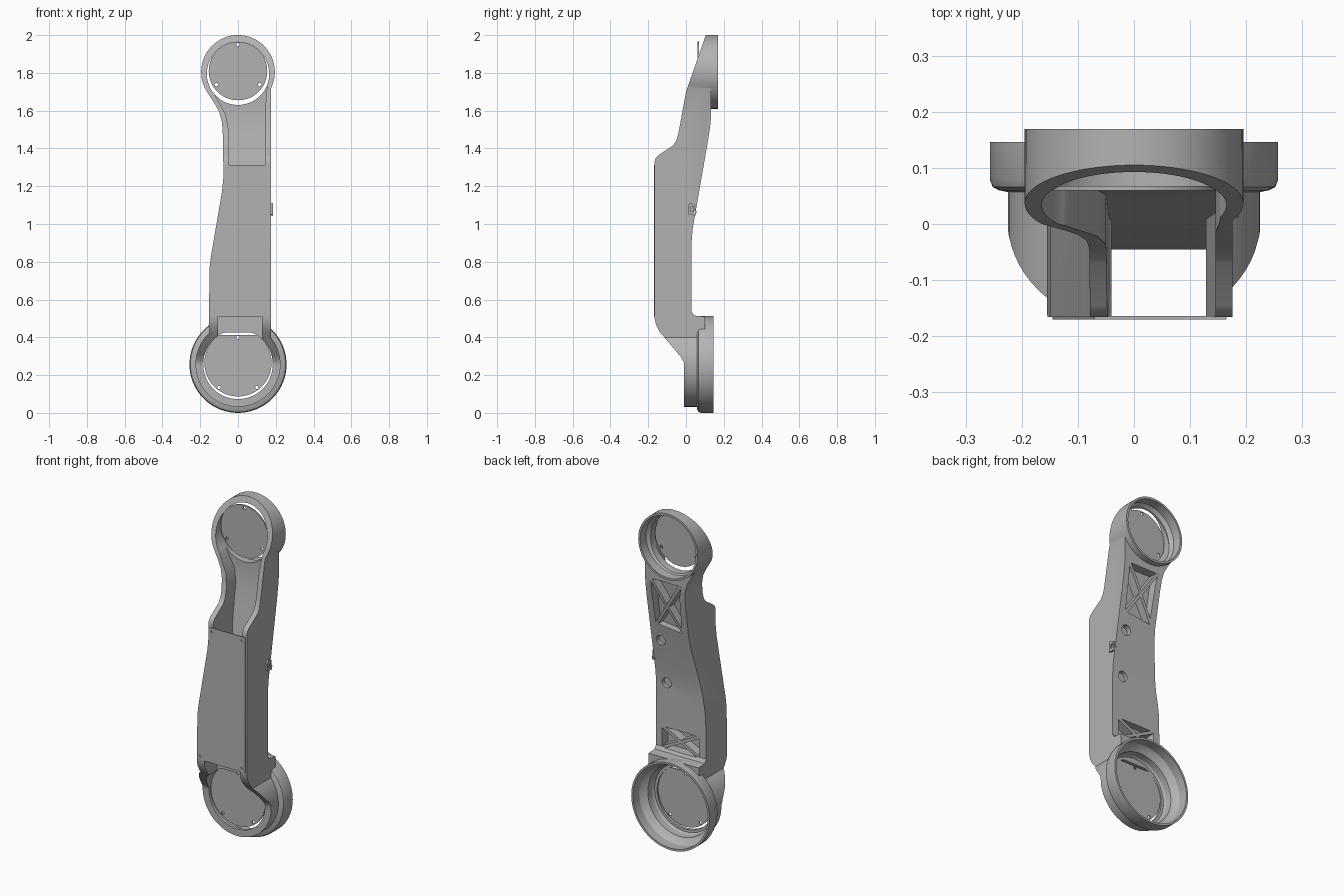
import bpy, bmesh
from math import sin, cos, pi, radians
from mathutils import Matrix, Vector

if "Cube" in bpy.data.objects:
    bpy.data.objects.remove(bpy.data.objects["Cube"])

grey = bpy.data.materials.new("cast_grey")
grey.use_nodes = True
grey.diffuse_color = (0.45, 0.45, 0.45, 1)
grey.node_tree.nodes["Principled BSDF"].inputs["Base Color"].default_value = (0.45, 0.45, 0.45, 1)

LOW, HIGH = 0.257, 1.805      # heights of the two joint centres


def make(name, bm):
    bmesh.ops.remove_doubles(bm, verts=bm.verts, dist=1e-5)
    bmesh.ops.recalc_face_normals(bm, faces=bm.faces)
    mesh = bpy.data.meshes.new(name)
    bm.to_mesh(mesh)
    bm.free()
    mesh.materials.append(grey)
    ob = bpy.data.objects.new(name, mesh)
    bpy.context.collection.objects.link(ob)
    return ob


def prism(name, outline, start, end, side=False):
    """Extrude an (x, z) outline along y, or a (y, z) outline along x."""
    bm = bmesh.new()
    put = (lambda a, z: (start, a, z)) if side else (lambda a, z: (a, start, z))
    face = bm.faces.new([bm.verts.new(put(a, z)) for a, z in outline])
    out = bmesh.ops.extrude_face_region(bm, geom=[face])
    move = Vector((end - start, 0, 0)) if side else Vector((0, end - start, 0))
    bmesh.ops.translate(bm, vec=move,
                        verts=[v for v in out["geom"] if isinstance(v, bmesh.types.BMVert)])
    return make(name, bm)


def lathe(name, profile, z, x=0, steps=72):
    """Turn an (r, y) profile about the y axis and close it at both ends."""
    bm = bmesh.new()
    pts = [(0, profile[0][1])] + profile + [(0, profile[-1][1])]
    vs = [bm.verts.new((x + r, y, z)) for r, y in pts]
    es = [bm.edges.new(pair) for pair in zip(vs, vs[1:])]
    bmesh.ops.spin(bm, geom=vs + es, cent=(x, 0, z), axis=(0, 1, 0),
                   angle=2 * pi, steps=steps, use_duplicate=False)
    return make(name, bm)


def combine(ob, tool, op):
    mod = ob.modifiers.new("bool", "BOOLEAN")
    mod.operation, mod.object, mod.solver = op, tool, "EXACT"
    bpy.context.view_layer.update()
    mesh = bpy.data.meshes.new_from_object(ob.evaluated_get(bpy.context.evaluated_depsgraph_get()))
    ob.modifiers.clear()
    ob.data = mesh
    bpy.data.objects.remove(tool)
    return ob


def arc(r, z, a0, a1, n=48):
    return [(r * cos(radians(a0 + (a1 - a0) * i / n)), z + r * sin(radians(a0 + (a1 - a0) * i / n)))
            for i in range(n + 1)]


def bar(p, q, width):
    """Slim strip between two points of the xz plane."""
    p, q = Vector(p), Vector(q)
    n = (q - p).normalized().orthogonal() * width / 2
    return prism("bar", [p + n, q + n, q - n, p - n], -0.3, 0.3)


def box(x0, x1, z0, z1):
    return [(x0, z0), (x1, z0), (x1, z1), (x0, z1)]


# Casting: front outline crossed with side outline
left_edge = [(-0.125, 1.64), (-0.1, 1.595), (-0.085, 1.54), (-0.08, 1.47), (-0.077, 1.25),
             (-0.085, 1.17), (-0.143, 0.83), (-0.15, 0.77), (-0.155, 0.46)]
front = arc(0.195, HIGH, -26, 215) + left_edge + arc(0.225, LOW, 133, 399) + [(0.175, 0.45)]
side = [(0.105, 2.0), (0.0, 1.70), (-0.04, 1.48), (-0.052, 1.44), (-0.07, 1.415), (-0.145, 1.365),
        (-0.16, 1.35), (-0.166, 1.33), (-0.166, 0.5), (-0.158, 0.465), (-0.14, 0.43),
        (-0.03, 0.3), (-0.012, 0.27), (-0.01, 0.25), (-0.01, 0.0),
        (0.1, 0.0), (0.1, 0.51), (0.045, 0.515), (0.03, 0.535), (0.03, 0.91), (0.036, 0.98),
        (0.118, 1.45), (0.128, 1.52), (0.132, 1.56), (0.132, 2.02)]
casting = prism("arm_casting", front, -0.3, 0.3)
combine(casting, prism("side", side, -0.4, 0.4, True), "INTERSECT")

# Joint rims at the back
combine(casting, lathe("rim", [(0.22, 0.056), (0.24, 0.06), (0.252, 0.066), (0.257, 0.08),
                               (0.257, 0.146)], LOW), "UNION")
combine(casting, lathe("rim", [(0.195, 0.106), (0.195, 0.169)], HIGH), "UNION")

# Hollow sockets behind both joints
combine(casting, lathe("socket", [(0.2, 0.008), (0.208, 0.02), (0.21, 0.058), (0.236, 0.075),
                                  (0.245, 0.09), (0.245, 0.3)], LOW), "DIFFERENCE")
combine(casting, lathe("socket", [(0.165, 0.095), (0.182, 0.115), (0.184, 0.3)], HIGH), "DIFFERENCE")

# Through openings
low_hole = [(x, min(z, 0.425)) for x, z in arc(0.184, LOW, 0, 355, 71)]
combine(casting, prism("opening", low_hole, -0.4, 0.1), "DIFFERENCE")
combine(casting, lathe("opening", [(0.16, -0.3), (0.16, 0.3)], HIGH), "DIFFERENCE")
combine(casting, lathe("opening", [(0.165, -0.3), (0.165, 0.108)], HIGH - 0.01), "DIFFERENCE")

# Cable channel open to the front
lane = [(0.128, 0.34), (0.128, 1.25), (0.145, 1.32), (0.145, 1.62), (0.155, 1.74), (-0.15, 1.74),
        (-0.11, 1.66), (-0.065, 1.58), (-0.05, 1.5), (-0.047, 1.32), (-0.04, 1.22),
        (-0.105, 0.8), (-0.105, 0.34)]
floor = [(-0.4, 0.34), (-0.045, 0.34), (-0.045, 0.93), (0.03, 1.38), (0.052, 1.5),
         (0.06, 1.58), (0.062, 1.74), (-0.4, 1.74)]
channel = prism("channel", lane, -0.4, 0.3)
combine(channel, prism("floor", floor, -0.5, 0.5, True), "INTERSECT")
combine(casting, channel, "DIFFERENCE")

# Back pockets with crossed ribs
pockets = [
    ([(-0.035, 1.27), (0.135, 1.29), (0.14, 1.57), (-0.06, 1.57), (-0.045, 1.5)],
     [(0.035, 1.2), (0.066, 1.45), (0.083, 1.6), (0.3, 1.6), (0.3, 1.2)],
     (-0.04, 1.28), (0.14, 1.57), (0.135, 1.28), (-0.055, 1.57)),
    (box(-0.11, 0.135, 0.53, 0.655),
     [(-0.022, 0.5), (-0.022, 0.64), (0.02, 0.7), (0.3, 0.7), (0.3, 0.5)],
     (-0.12, 0.525), (0.145, 0.66), (0.145, 0.525), (-0.12, 0.66)),
]
for outline, depth, a, b, c, d in pockets:
    pocket = prism("pocket", outline, -0.3, 0.3)
    combine(pocket, prism("depth", depth, -0.4, 0.4, True), "INTERSECT")
    combine(pocket, bar(a, b, 0.018), "DIFFERENCE")
    combine(pocket, bar(c, d, 0.018), "DIFFERENCE")
    combine(casting, pocket, "DIFFERENCE")

# Round blind holes on the back
for x, z, y in ((0.115, 1.185, 0.045), (0.105, 0.92, 0.01)):
    combine(casting, lathe("blind_hole", [(0.03, y), (0.03, 0.3)], z, x, 32), "DIFFERENCE")

# Front cover plate with screw holes
cover = prism("front_cover", [(0.165, 0.51), (0.165, 1.312), (-0.07, 1.312), (-0.07, 1.25),
                              (-0.077, 1.17), (-0.136, 0.83), (-0.143, 0.77), (-0.145, 0.51)],
              -0.17, -0.164)
for x, z in ((-0.05, 1.29), (0.147, 1.29), (-0.125, 0.535), (0.147, 0.535)):
    combine(cover, lathe("screw", [(0.008, -0.2), (0.008, -0.165)], z, x, 16), "DIFFERENCE")

# Joint cover discs with bolt holes
low_disc = prism("lower_disc", [(x, min(z, 0.412)) for x, z in arc(0.178, 0.265, 0, 355, 71)], 0.0, 0.008)
high_disc = lathe("upper_disc", [(0.155, 0.06), (0.155, 0.068)], 1.81)
for disc, spots in ((low_disc, ((0, 0.4), (-0.1, 0.135), (0.1, 0.135))),
                    (high_disc, ((0, 1.95), (-0.115, 1.738), (0.115, 1.738)))):
    for x, z in spots:
        combine(disc, lathe("bolt", [(0.009, -0.1), (0.009, 0.1)], z, x, 16), "DIFFERENCE")

# Small clip on the side wall
clip = prism("side_clip", [(0.012, 1.05), (0.05, 1.045), (0.056, 1.065), (0.046, 1.08),
                           (0.05, 1.1), (0.022, 1.112), (0.012, 1.095)], 0.17, 0.186, True)
combine(clip, prism("slot", box(0.024, 0.04, 1.065, 1.09), 0.178, 0.2, True), "DIFFERENCE")

# Smooth the round walls, keep the edges crisp
bpy.ops.object.select_all(action="DESELECT")
for ob in (casting, cover, low_disc, high_disc, clip):
    ob.select_set(True)
bpy.context.view_layer.objects.active = casting
bpy.ops.object.shade_smooth_by_angle(angle=radians(30))
